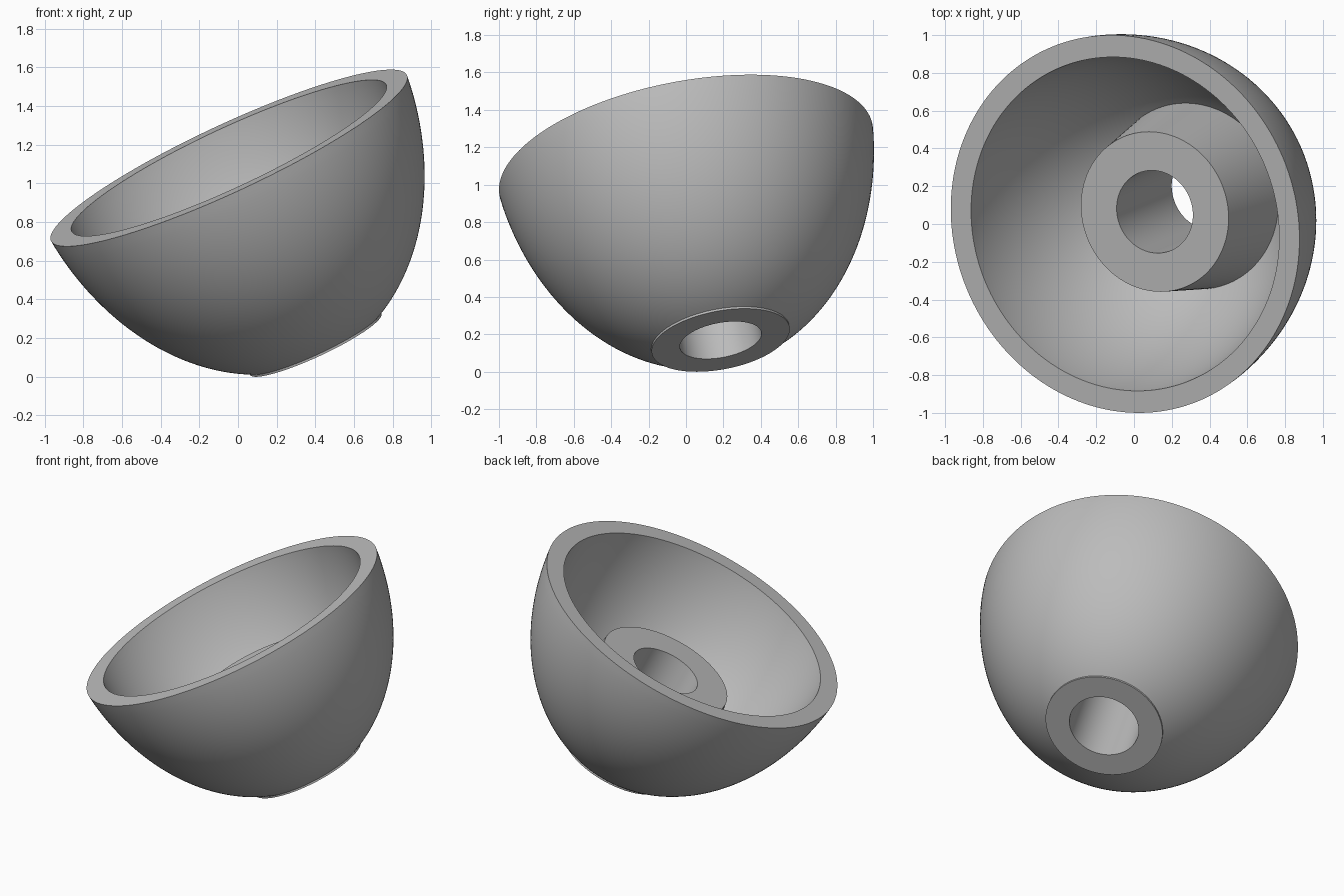
import bpy, bmesh, math
from mathutils import Vector, Matrix

cube = bpy.data.objects.get("Cube")
if cube:
    bpy.data.objects.remove(cube, do_unlink=True)

# Single grey material
grey = bpy.data.materials.new("plain_grey")
grey.use_nodes = True
colour = (0.5, 0.5, 0.5, 1)
grey.diffuse_color = colour
grey.node_tree.nodes["Principled BSDF"].inputs["Base Color"].default_value = colour

CENTRE = -0.17          # depth of the ellipse centres, just above the rim
HOLE, HUB_TOP, BASE = 0.222, 0.377, 1.078


def arc(a, b, r0, r1, steps=40):
    """Ellipse points (radius, depth) between two radii."""
    s0, s1 = math.asin(r0 / a), math.asin(r1 / a)
    angles = [s0 + (s1 - s0) * i / steps for i in range(steps + 1)]
    return [(a * math.sin(s), CENTRE + b * math.cos(s)) for s in angles]


# Wall section: hub, inner bowl, flat rim, outer bowl, foot ring
inner = arc(0.906, 1.23, 0.5, 0.897)
outer = arc(1.024, 1.328, 1.015, 0.375)
inner[-1] = (0.897, 0)
outer[0] = (1.015, 0)
profile = [(HOLE, HUB_TOP), (0.43, HUB_TOP)] + inner + outer
profile += [(0.375, BASE), (HOLE, BASE)]

# Revolve the closed section about the bowl axis
bm = bmesh.new()
verts = [bm.verts.new((r, 0, -t)) for r, t in profile]
edges = [bm.edges.new((v, verts[i - 1])) for i, v in enumerate(verts)]
bmesh.ops.spin(bm, geom=verts + edges, cent=(0, 0, 0), axis=(0, 0, 1),
               angle=math.tau, steps=160)
bmesh.ops.remove_doubles(bm, verts=bm.verts, dist=0.0005)
bmesh.ops.recalc_face_normals(bm, faces=bm.faces)

# Tilt the bowl and seat its foot on the ground
axis = Vector((-0.416, -0.172, 0.893)).normalized()
tilt = axis.to_track_quat("Z", "Y").to_matrix().to_4x4()
bm.transform(Matrix.Translation((-0.047, 0, 0)) @ tilt)
low = min(v.co.z for v in bm.verts)
bmesh.ops.translate(bm, verts=bm.verts, vec=(0, 0, -low))

mesh = bpy.data.meshes.new("tilted_bowl")
bm.to_mesh(mesh)
bm.free()
mesh.materials.append(grey)
bowl = bpy.data.objects.new("tilted_bowl", mesh)
bpy.context.collection.objects.link(bowl)
bpy.context.view_layer.objects.active = bowl
bowl.select_set(True)
bpy.ops.object.shade_smooth_by_angle(angle=math.radians(25))
